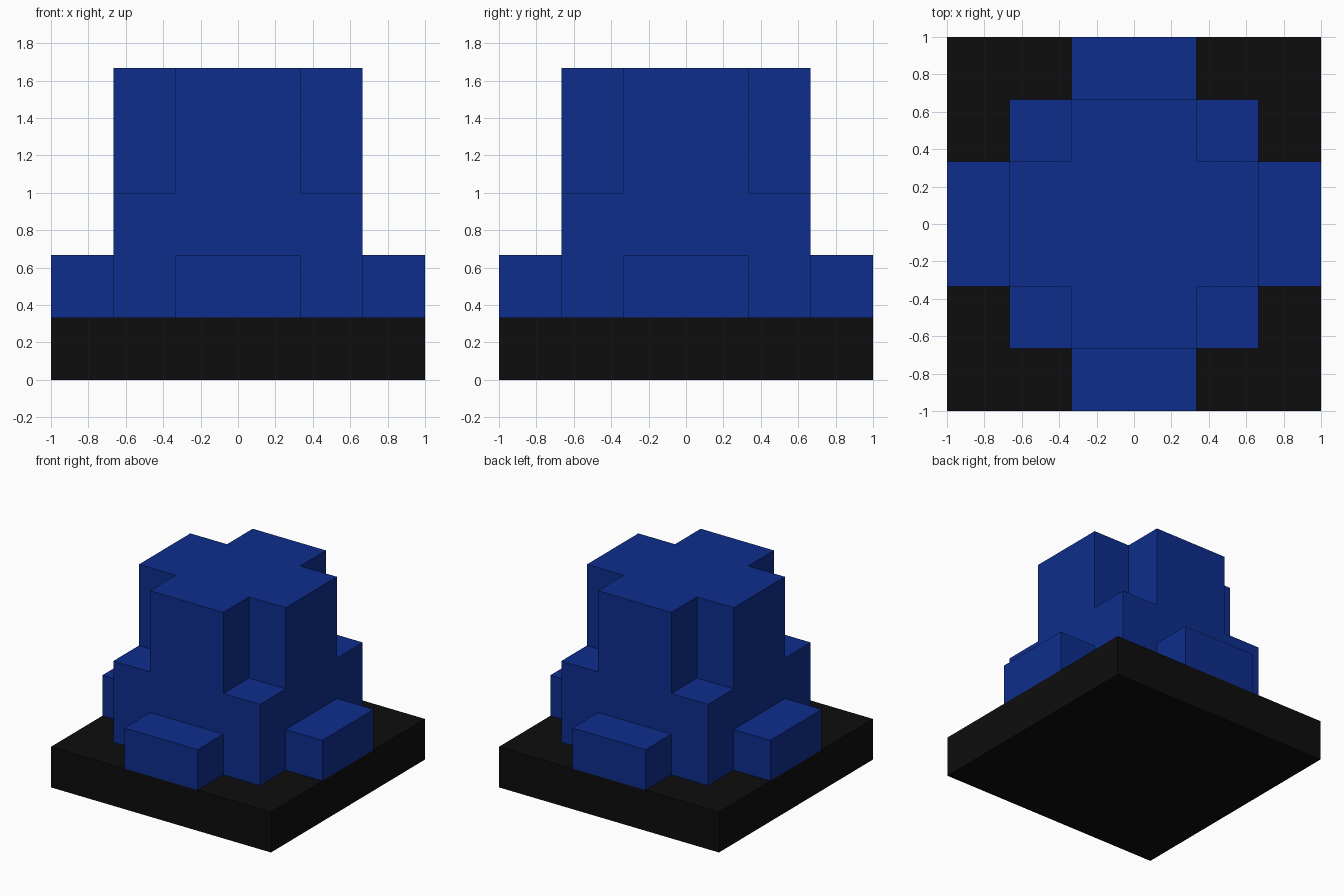
import bpy
import bmesh
from mathutils import Matrix, Vector

if "Cube" in bpy.data.objects:
    bpy.data.objects.remove(bpy.data.objects["Cube"])

U = 1 / 3  # grid module of the whole model


def flat_material(name, rgb):
    mat = bpy.data.materials.new(name)
    mat.diffuse_color = (*rgb, 1.0)
    mat.use_nodes = True
    mat.node_tree.nodes["Principled BSDF"].inputs["Base Color"].default_value = mat.diffuse_color
    return mat


BLUE = flat_material("deep blue", (0.004, 0.027, 0.262))
BLACK = flat_material("black", (0.004, 0.004, 0.004))


def make_object(name, bm, mat):
    mesh = bpy.data.meshes.new(name)
    bm.to_mesh(mesh)
    bm.free()
    mesh.materials.append(mat)
    obj = bpy.data.objects.new(name, mesh)
    bpy.context.collection.objects.link(obj)
    return obj


def box(name, centre, size, mat):
    bm = bmesh.new()
    bmesh.ops.create_cube(bm, size=1, matrix=Matrix.Translation(centre) @ Matrix.Diagonal((*size, 1)))
    return make_object(name, bm, mat)


def raise_faces(bm, faces, height):
    """Extrude faces straight up and return the new top faces."""
    geom = bmesh.ops.extrude_face_region(bm, geom=faces)["geom"]
    verts = [g for g in geom if isinstance(g, bmesh.types.BMVert)]
    bmesh.ops.translate(bm, verts=verts, vec=(0, 0, height))
    return [g for g in geom if isinstance(g, bmesh.types.BMFace)]


# Square base plate
box("base_plate", (0, 0, U / 2), (2, 2, U), BLACK)

# Tower: square lower storey, then a plus-shaped upper storey with notched corners
bm = bmesh.new()
steps = (-2 * U, -U, U, 2 * U)
grid = [[bm.verts.new((x, y, U)) for x in steps] for y in steps]
for j in range(3):
    for i in range(3):
        bm.faces.new((grid[j][i], grid[j][i + 1], grid[j + 1][i + 1], grid[j + 1][i]))
tops = raise_faces(bm, bm.faces[:], 2 * U)
plus = [f for f in tops
        if min(abs(f.calc_center_median().x), abs(f.calc_center_median().y)) < 0.1]
raise_faces(bm, plus, 2 * U)
bmesh.ops.recalc_face_normals(bm, faces=bm.faces[:])
bmesh.ops.dissolve_limit(bm, angle_limit=0.01, verts=bm.verts[:], edges=bm.edges[:])
make_object("tower", bm, BLUE)

# Low block against the middle of each tower side
for side, d in {"front": (0, -1), "right": (1, 0), "back": (0, 1), "left": (-1, 0)}.items():
    centre = Vector((d[0], d[1], 0)) * 2.5 * U + Vector((0, 0, 1.5 * U))
    size = (U if d[0] else 2 * U, U if d[1] else 2 * U, U)
    box(side + "_block", centre, size, BLUE)
